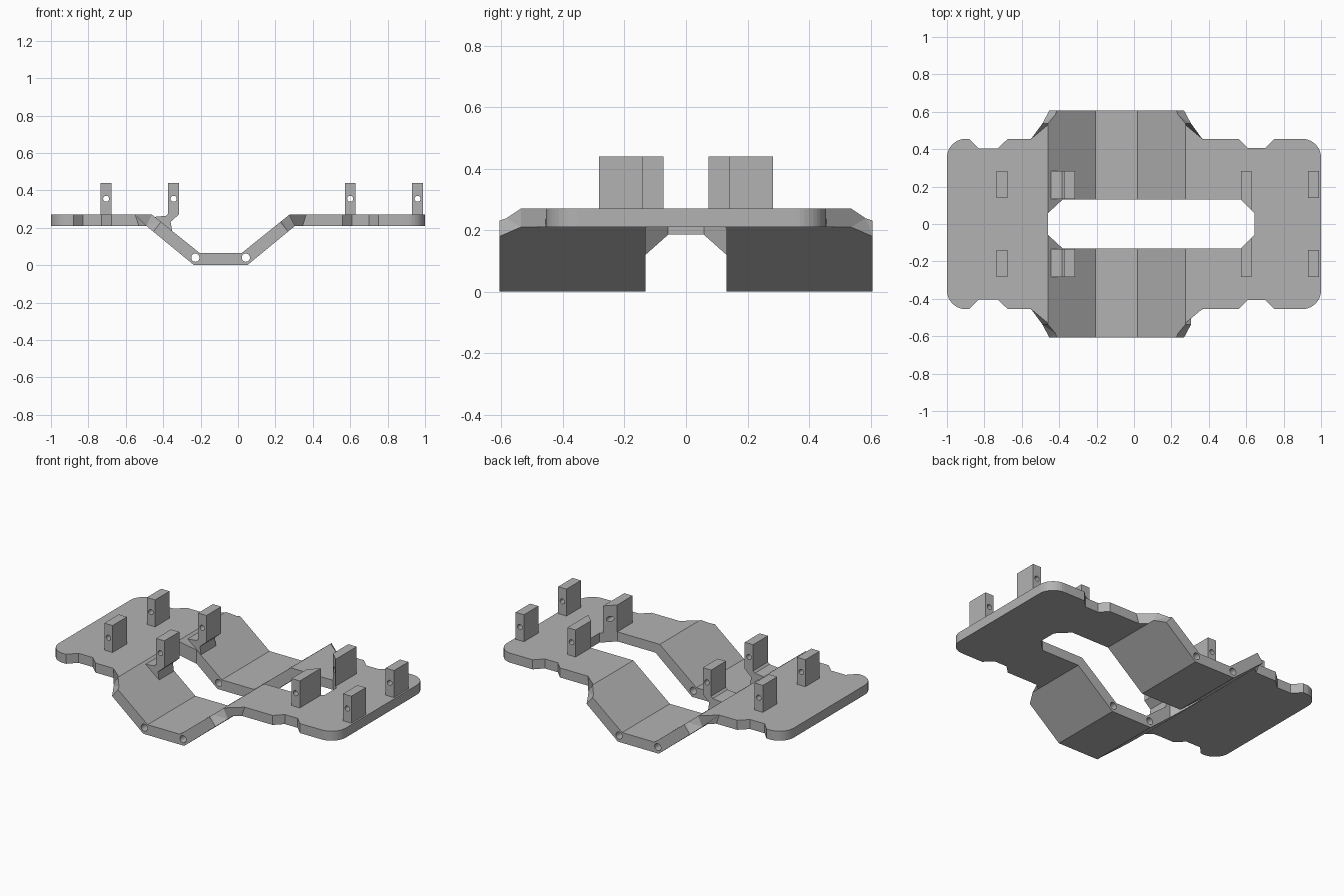
import bpy, bmesh
from math import sin, cos, pi

cube = bpy.data.objects.get("Cube")
if cube:
    bpy.data.objects.remove(cube, do_unlink=True)

grey = bpy.data.materials.new("plain_grey")
grey.use_nodes = True
COLOUR = (0.45, 0.45, 0.45, 1)
grey.diffuse_color = COLOUR
grey.node_tree.nodes["Principled BSDF"].inputs["Base Color"].default_value = COLOUR


def loft(name, lower, upper):
    """Solid between two matching loops of 3D points."""
    bm = bmesh.new()
    a = [bm.verts.new(p) for p in lower]
    b = [bm.verts.new(p) for p in upper]
    bm.faces.new(a)
    bm.faces.new(b)
    for i in range(len(a)):
        j = (i + 1) % len(a)
        bm.faces.new((a[i], a[j], b[j], b[i]))
    bmesh.ops.recalc_face_normals(bm, faces=bm.faces)
    mesh = bpy.data.meshes.new(name)
    bm.to_mesh(mesh)
    bm.free()
    mesh.materials.append(grey)
    obj = bpy.data.objects.new(name, mesh)
    bpy.context.collection.objects.link(obj)
    return obj


def along_y(name, pts, y0, y1):
    return loft(name, [(x, y0, z) for x, z in pts], [(x, y1, z) for x, z in pts])


def along_z(name, pts, z0, z1):
    return loft(name, [(x, y, z0) for x, y in pts], [(x, y, z1) for x, y in pts])


def boolean(obj, cutter, operation="DIFFERENCE"):
    """Apply a boolean and remove the cutter."""
    cutter.hide_render = True
    mod = obj.modifiers.new("cut", "BOOLEAN")
    mod.operation, mod.solver, mod.object = operation, "EXACT", cutter
    bpy.context.view_layer.objects.active = obj
    bpy.ops.object.modifier_apply(modifier=mod.name)
    bpy.data.objects.remove(cutter, do_unlink=True)


def circle(x, z, r, n=24):
    return [(x + r * cos(2 * pi * i / n), z + r * sin(2 * pi * i / n)) for i in range(n)]


def mirrored(half):
    return half + [(x, -y) for x, y in reversed(half)]


# Bent plate: side profile limited by the plan outline
TOP, EDGE, WIDE = 0.27, 0.455, 0.607
profile = [(-1.1, TOP), (-0.46, TOP), (-0.205, 0.065), (0.02, 0.065), (0.275, TOP), (1.1, TOP),
           (1.1, 0.21), (0.305, 0.21), (0.05, 0), (-0.235, 0), (-0.49, 0.21), (-1.1, 0.21)]
plate = along_y("bent_plate", profile, -0.8, 0.8)

R = 0.1
arc = [(R * cos(pi / 2 * i / 10), R * sin(pi / 2 * i / 10)) for i in range(11)]
half = [(-1 + R - c, EDGE - R + s) for c, s in arc]
half += [(-0.88, EDGE), (-0.83, 0.403), (-0.73, 0.403), (-0.675, EDGE), (-0.55, EDGE),
         (-0.55, WIDE), (0.365, WIDE), (0.365, EDGE),
         (0.56, EDGE), (0.61, 0.405), (0.70, 0.405), (0.75, EDGE)]
half += [(1 - R + c, EDGE - R + s) for c, s in reversed(arc)]
boolean(plate, along_z("outline", mirrored(half), -0.2, 0.6), "INTERSECT")

# Chamfers where the wide bridge meets the flat ends: x, y and lean per height
MIDDLE = -0.0925
chamfer = [(-0.7, 0.47, 0), (-0.55, EDGE, -0.33), (-0.46, 0.537, 0.5),
           (-0.378, 0.61, 0.8), (-0.331, 0.65, 0.8), (-0.7, 0.65, 0)]
for sx in (1, -1):
    for sy in (1, -1):
        rings = [[(MIDDLE + sx * (x + lean * (z - TOP) - MIDDLE), sy * y, z)
                  for x, y, lean in chamfer] for z in (0.16, 0.28)]
        boolean(plate, loft("chamfer_cutter", *rings))

# Central slot and hinge holes
slot = mirrored([(-0.46, 0.058), (-0.38, 0.132), (0.57, 0.132), (0.645, 0.058)])
boolean(plate, along_z("slot_cutter", slot, -0.2, 0.6))
for x in (-0.228, 0.042):
    boolean(plate, along_y("hole_cutter", circle(x, 0.04, 0.022), -0.8, 0.8))


# Drilled upright posts, in mirrored pairs
def posts(name, pts, hole_x, inner, outer=0.283):
    for side, s in (("left", 1), ("right", -1)):
        post = along_y(name + "_" + side, pts, s * inner, s * outer)
        boolean(post, along_y("hole_cutter", circle(hole_x, 0.355, 0.016), -0.8, 0.8))
        if inner < 0.1:
            boolean(post, along_z("slot_cutter", slot, -0.2, 0.6))


for name, x, inner in (("end_post", -0.705, 0.14), ("slot_post", 0.6, 0.067), ("far_post", 0.96, 0.14)):
    lo, hi = x - 0.029, x + 0.029
    posts(name, [(lo, 0.25), (hi, 0.25), (hi, 0.44), (lo, 0.44)], x, inner)

# Posts with a bent foot standing on the slope
bent = [(-0.373, 0.44), (-0.315, 0.44), (-0.315, 0.272), (-0.36, 0.232), (-0.352, 0.183),
        (-0.37, 0.18), (-0.45, 0.245), (-0.455, 0.257), (-0.385, 0.264), (-0.373, 0.275)]
posts("bent_post", bent, -0.344, 0.135)
